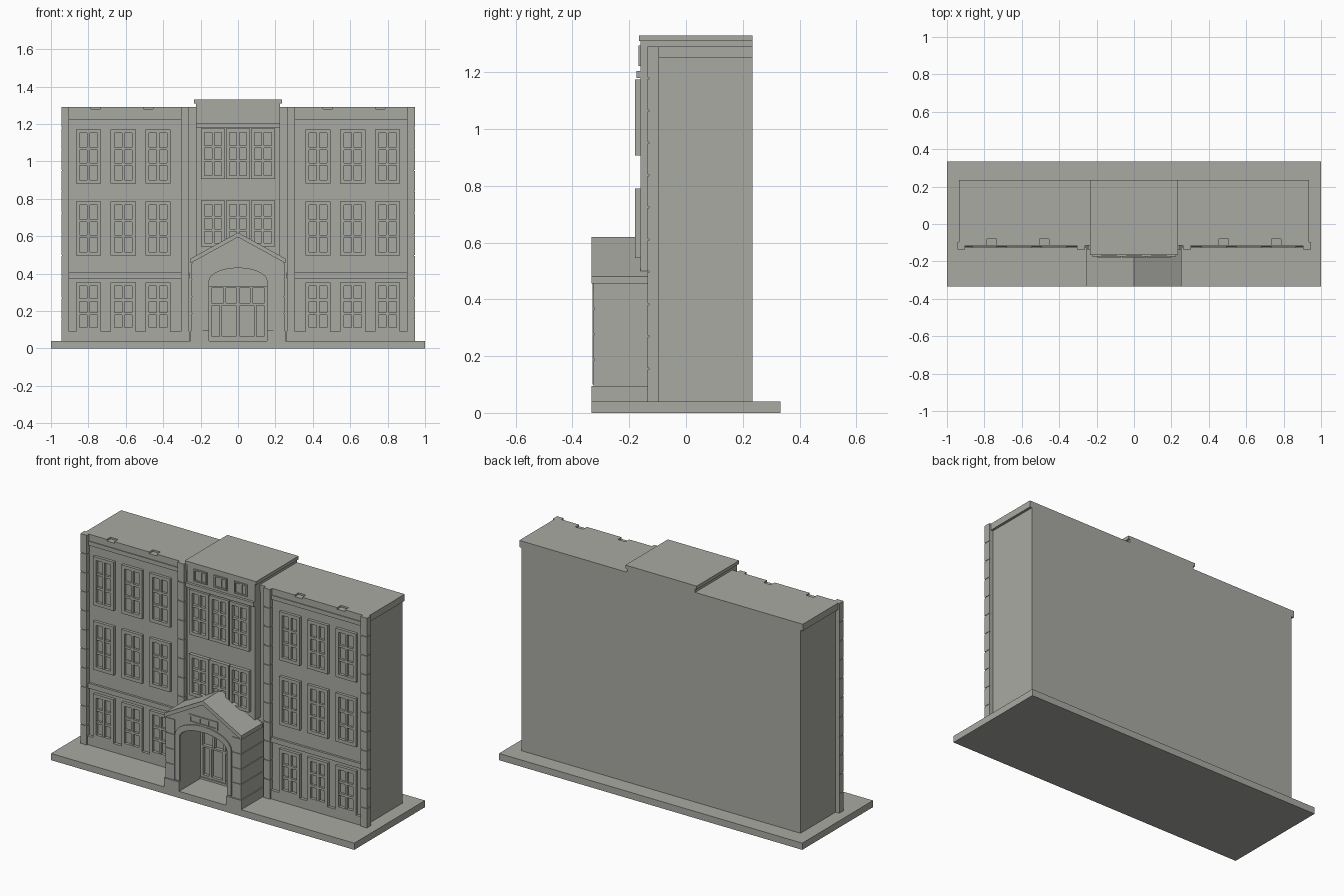
import bpy, bmesh, math

if "Cube" in bpy.data.objects:
    bpy.data.objects.remove(bpy.data.objects["Cube"])

stone = bpy.data.materials.new("warm_grey_stone")
stone.diffuse_color = (0.40, 0.40, 0.37, 1)
stone.use_nodes = True
stone.node_tree.nodes["Principled BSDF"].inputs["Base Color"].default_value = stone.diffuse_color


def finish(name, bm):
    bmesh.ops.recalc_face_normals(bm, faces=bm.faces)
    me = bpy.data.meshes.new(name)
    bm.to_mesh(me)
    bm.free()
    me.materials.append(stone)
    ob = bpy.data.objects.new(name, me)
    bpy.context.collection.objects.link(ob)
    return ob


def add_box(bm, x0, x1, y0, y1, z0, z1):
    vs = bmesh.ops.create_cube(bm, size=1)["verts"]
    for v in vs:
        v.co.x = x1 if v.co.x > 0 else x0
        v.co.y = y1 if v.co.y > 0 else y0
        v.co.z = z1 if v.co.z > 0 else z0


def boxes(name, *items):
    bm = bmesh.new()
    for it in items:
        add_box(bm, *it)
    return finish(name, bm)


def both_sides(x0, x1, *rest):
    return [(x0, x1, *rest), (-x1, -x0, *rest)]


def prism(name, pts, y0, y1):
    """Extrude an (x, z) outline along y."""
    bm = bmesh.new()
    f = bm.faces.new([bm.verts.new((x, y0, z)) for x, z in pts])
    ret = bmesh.ops.extrude_face_region(bm, geom=[f])
    for v in ret["geom"]:
        if isinstance(v, bmesh.types.BMVert):
            v.co.y = y1
    return finish(name, bm)


def lattice(name, x0, x1, z0, z1, yf, yb, cols, rows, border, bar, low=None):
    """Window frame with bars; low extends the frame below the sill."""
    low = z0 if low is None else low
    gx0, gx1, gz0, gz1 = x0 + border, x1 - border, z0 + border, z1 - border
    parts = [(x0, gx0, yf, yb, low, z1), (gx1, x1, yf, yb, low, z1),
             (gx0, gx1, yf, yb, gz1, z1), (gx0, gx1, yf, yb, low, gz0)]
    for i in range(1, cols):
        c = gx0 + (gx1 - gx0) * i / cols
        parts.append((c - bar / 2, c + bar / 2, yf + .003, yb, gz0, gz1))
    for j in range(1, rows):
        c = gz0 + (gz1 - gz0) * j / rows
        parts.append((gx0, gx1, yf + .004, yb, c - bar / 2, c + bar / 2))
    return boxes(name, *parts)


def courses(z0, z1, step, gap):
    """Stone block heights separated by thin grooves."""
    n = round((z1 - z0) / step)
    h = (z1 - z0) / n
    return [(z0 + i * h + (gap if i else 0), z0 + (i + 1) * h) for i in range(n)]


WALL, FRAME, BACK = -.11, -.127, .235

# Ground slab and main block
boxes("ground_slab", (-1, 1, -.333, .333, 0, .04))
boxes("main_block", (-.92, .92, WALL, BACK, .04, 1.25))

# Roof cap with small notches along the front edge
boxes("roof_cap", (-.935, .935, -.08, BACK, 1.25, 1.29),
      (-.935, .935, WALL - .005, -.08, 1.25, 1.28))
for s, n in ((1, "right"), (-1, "left")):
    edges = [.225, .455, .505, .735, .785, .935]
    strips = []
    for a, b in zip(edges[::2], edges[1::2]):
        x0, x1 = sorted((s * a, s * b))
        strips.append((x0, x1, WALL - .005, -.08, 1.28, 1.29))
    boxes(n + "_parapet_edge", *strips)

# Horizontal bands and plinth on the wings
boxes("cornice_bands", *both_sides(.305, .903, -.12, WALL, 1.225, 1.25))
boxes("floor_bands", *both_sides(.26, .903, -.123, WALL, .375, .405))
boxes("plinths", *both_sides(.26, .903, FRAME, WALL, .04, .092))

# Pilasters at the corners and beside the centre, with grooved courses
for name, a, b, yb in (("corner_pilasters", .903, .945, -.095),
                       ("inner_pilasters", .262, .305, -.10)):
    parts = both_sides(a + .003, b - .003, -.131, yb, .04, 1.288)
    for z0, z1 in courses(.04, 1.29, .112, .005):
        parts += both_sides(a, b, -.135, yb, z0, z1)
    boxes(name, *parts)

# Wing windows, three columns by three floors on each side
for s in (-1, 1):
    for cx in (.428, .613, .799):
        for z0, z1, low in ((.092, .353, .04), (.497, .786, None), (.882, 1.172, None)):
            c = s * cx
            lattice("wing_window", c - .0675, c + .0675, z0, z1, FRAME, WALL,
                    2, 3, .02, .014, low)

# Projecting centre bay with its own roof
boxes("centre_bay", (-.225, .225, -.16, BACK, .5, 1.31))
boxes("centre_roof", (-.235, .235, -.165, BACK, 1.31, 1.33))
boxes("centre_band", (-.225, .225, -.175, -.16, 1.18, 1.205))
for c in (-.133, 0, .133):
    for z0, z1 in ((.545, .79), (.907, 1.175)):
        lattice("centre_window", c - .064, c + .064, z0, z1, -.18, -.16, 2, 3, .019, .014)
    lattice("attic_window", c - .043, c + .043, 1.223, 1.295, -.168, -.16, 2, 1, .008, .016)


# Porch with an arched passage
def arch(w, spring, rise, n=16):
    return [(w * math.cos(math.pi * i / n), spring + rise * math.sin(math.pi * i / n))
            for i in range(n + 1)]


inner = [(.155, .04)] + arch(.155, .36, .07) + [(-.155, .04)]
prism("porch_body", [(-.245, .04), (-.245, .465), (0, .60), (.245, .465), (.245, .04)]
      + inner, -.322, WALL)
outer = [(-.185, .1)] + arch(.185, .37, .095)[::-1] + [(.185, .1)]
trim_in = [(.157, .1)] + arch(.157, .36, .07) + [(-.157, .1)]
prism("arch_trim", outer + trim_in, -.329, -.32)
boxes("porch_pier_bases", *both_sides(.155, .255, -.333, WALL, .04, .095))

# Grooved stone courses on the porch piers
parts = []
for z0, z1 in courses(.095, .455, .09, .005):
    parts += both_sides(.19, .249, -.326, WALL, z0, z1)
boxes("porch_pier_courses", *parts)

# Gabled porch roof
prism("porch_roof", [(.255, .455), (.255, .48), (0, .62), (-.255, .48), (-.255, .455), (0, .595)],
      -.333, -.135)

# Panel with three recesses above the arch
lattice("gable_panel", -.095, .095, .465, .515, -.328, -.32, 3, 1, .01, .012)

# Entrance: transom lights over a pair of doors with side lights
boxes("door_step", (-.155, .155, -.135, WALL, .04, .052))
lattice("door_transom", -.155, .155, .23, .335, -.13, WALL, 4, 1, .012, .014)
boxes("door_frame", (-.155, -.14, -.13, WALL, .05, .23), (.14, .155, -.13, WALL, .05, .23),
      *both_sides(.085, .1, -.13, WALL, .05, .23), (-.01, .01, -.13, WALL, .05, .23),
      (-.155, .155, -.128, WALL, .05, .065))
